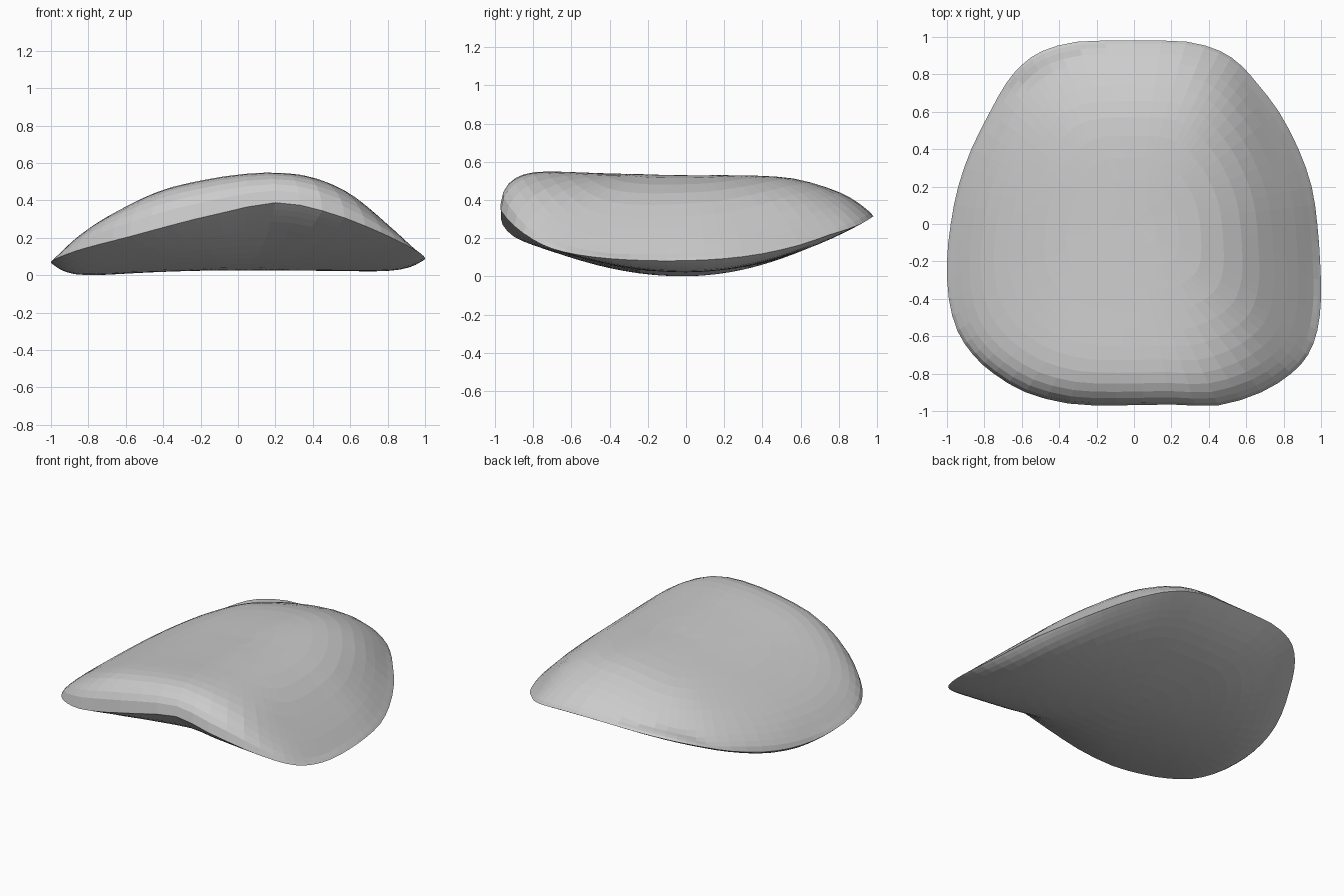
import bpy, bmesh, math

if "Cube" in bpy.data.objects:
    bpy.data.objects.remove(bpy.data.objects["Cube"])

# Rim of the shell, counted round from the back: x, y, height
RIM = [(0, .98, .315), (.28, .975, .31), (.46, .925, .28), (.57, .85, .25), (.66, .75, .22),
       (.775, .6, .17), (.88, .4, .125), (.95, .2, .1), (.98, 0, .09), (.995, -.2, .09),
       (1, -.4, .1), (.98, -.57, .12), (.93, -.7, .15), (.84, -.8, .195), (.68, -.9, .265),
       (.45, -.97, .345), (.2, -.965, .388), (-.1, -.97, .33), (-.35, -.96, .27),
       (-.58, -.9, .21), (-.75, -.8, .168), (-.86, -.7, .138), (-.945, -.57, .108),
       (-.99, -.4, .087), (-1, -.2, .075), (-.98, 0, .07), (-.94, .2, .082), (-.87, .4, .112),
       (-.77, .6, .165), (-.685, .75, .222), (-.6, .85, .262), (-.49, .925, .292),
       (-.3, .975, .312)]
# Crown height along the length, and its fall to either side
CROWN = [(-1, .53), (-.8, .55), (-.4, .538), (0, .53), (.4, .526), (.6, .505),
         (.8, .445), (.9, .4), (1, .335)]
FALL = [(-1, .435), (-.9, .35), (-.8, .283), (-.6, .176), (-.4, .09), (-.2, .042), (0, .01),
        (.2, 0), (.4, .025), (.6, .11), (.8, .265), (.9, .345), (1, .435)]
RINGS = [.12, .24, .36, .48, .58, .67, .75, .82, .88, .925, .96, .985]


def curve(pts, t):
    """Smooth interpolation through a short profile."""
    t = min(max(t, pts[0][0]), pts[-1][0])
    i = 0
    while i < len(pts) - 2 and t > pts[i + 1][0]:
        i += 1

    def slope(j):
        a, b = pts[max(j - 1, 0)], pts[min(j + 1, len(pts) - 1)]
        return (b[1] - a[1]) / (b[0] - a[0])
    (x0, y0), (x1, y1) = pts[i], pts[i + 1]
    h = x1 - x0
    u = (t - x0) / h
    return (y0 * (1 + 2 * u) * (1 - u) ** 2 + y1 * u * u * (3 - 2 * u)
            + h * slope(i) * u * (1 - u) ** 2 - h * slope(i + 1) * u * u * (1 - u))


def refine(pts):
    """Add a rounded midpoint between neighbouring rim points."""
    out, m = [], len(pts)
    for i in range(m):
        a, b, c, d = (pts[(i + k) % m] for k in (-1, 0, 1, 2))
        out += [b, tuple((9 * (q + r) - p - s) / 16 for p, q, r, s in zip(a, b, c, d))]
    return out


def top_z(x, y, s, rim):
    t = min(max(y / .8, 0), 1)
    spread = 1 + (.14 if x > 0 else .07) * t * t * (3 - 2 * t)
    crown = curve(CROWN, y) - curve(FALL, x * spread)
    return rim + (max(crown, rim + .025) - rim) * math.sqrt(1 - s ** 14)


def trough(x, y):
    """Underside curved along the length and nearly flat across."""
    return .036 - (.048 if x < 0 else .012) * x * x + (.25 if y < 0 else .285) * y * y


def bottom_z(x, y, s, rim):
    side = x * x / (x * x + y * y + 1e-9)
    edge_x, edge_y = (x / s, y / s) if s else (0, 0)
    lift = rim - trough(edge_x, edge_y)
    return trough(x, y) + lift * s ** (4 + 9 * side * side)


bm = bmesh.new()
outline = refine(RIM)
n = len(outline)
edge = [bm.verts.new(p) for p in outline]


def skin(height, up):
    """One domed side of the shell, from centre to rim."""
    centre = bm.verts.new((0, 0, height(0, 0, 0, .1)))
    rings = [[bm.verts.new((x * s, y * s, height(x * s, y * s, s, r))) for x, y, r in outline]
             for s in RINGS] + [edge]
    for i in range(n):
        j = (i + 1) % n
        faces = [(centre, rings[0][j], rings[0][i])]
        faces += [(a[i], a[j], b[j], b[i]) for a, b in zip(rings, rings[1:])]
        for f in faces:
            bm.faces.new(f if up else f[::-1])


skin(top_z, True)
skin(bottom_z, False)
bmesh.ops.recalc_face_normals(bm, faces=bm.faces)

# Rest the underside on the ground without lowering the crown
low = min(v.co.z for v in bm.verts)
for v in bm.verts:
    v.co.z -= low * max(0, 1 - v.co.z / .3)

mesh = bpy.data.meshes.new("curved_shell")
bm.to_mesh(mesh)
bm.free()
grey = bpy.data.materials.new("light_grey")
grey.diffuse_color = (.6, .6, .6, 1)
grey.use_nodes = True
grey.node_tree.nodes["Principled BSDF"].inputs["Base Color"].default_value = grey.diffuse_color
mesh.materials.append(grey)
shell = bpy.data.objects.new("curved_shell", mesh)
bpy.context.collection.objects.link(shell)
